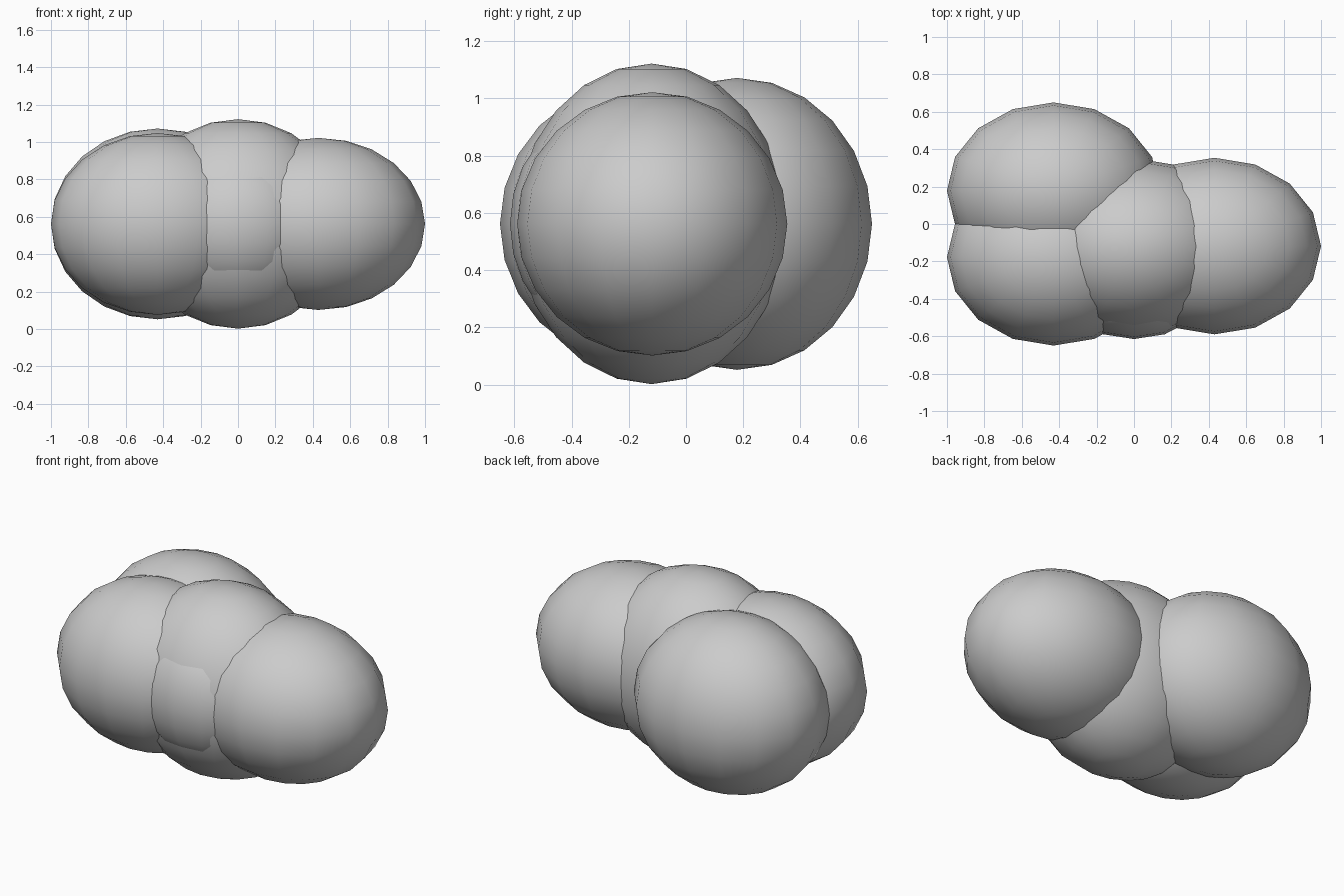
import bpy

if "Cube" in bpy.data.objects:
    bpy.data.objects.remove(bpy.data.objects["Cube"])

MID_Z = 0.562


def lobe(name, x, y, radii):
    # Smooth ellipsoid, 16 segments by 12 rings
    bpy.ops.mesh.primitive_uv_sphere_add(segments=16, ring_count=12, radius=1,
                                         location=(x, y, MID_Z))
    ob = bpy.context.object
    ob.name = name
    ob.scale = radii
    bpy.ops.object.transform_apply(location=False, rotation=False, scale=True)
    bpy.ops.object.shade_smooth()
    return ob


# Tall central lobe and the right lobe beside it
lobe("centre_lobe", 0, -0.12, (0.57, 0.472, 0.56))
lobe("right_lobe", 0.43, -0.118, (0.57, 0.472, 0.46))

# Pair of left lobes, front and back
lobe("left_front_lobe", -0.43, -0.178, (0.57, 0.472, 0.486))
lobe("left_back_lobe", -0.43, 0.178, (0.57, 0.472, 0.51))

# Smaller bulge pushing out of the front of the centre
lobe("front_bulge", 0, -0.28, (0.43, 0.335, 0.40))
